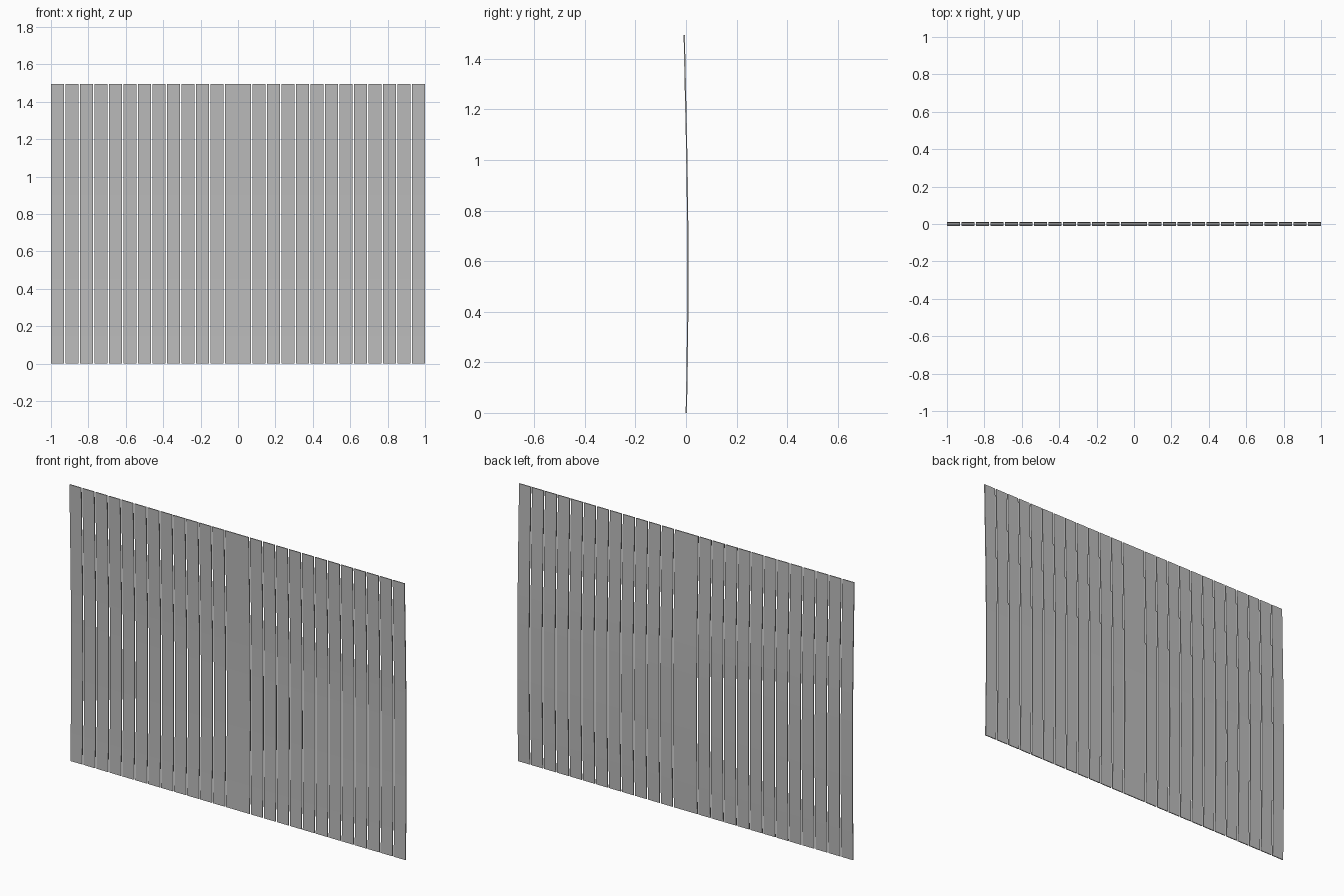
import bpy

if "Cube" in bpy.data.objects:
    bpy.data.objects.remove(bpy.data.objects["Cube"])

grey = bpy.data.materials.new("plain_grey")
grey.diffuse_color = (0.5, 0.5, 0.5, 1.0)
grey.use_nodes = True
grey.node_tree.nodes["Principled BSDF"].inputs["Base Color"].default_value = grey.diffuse_color

# Gentle bow of a slat, as (height, depth) along its centre line
BOW = [(0, 0.001), (0.15, 0.004), (0.3, 0.006), (0.45, 0.007), (0.6, 0.007),
       (0.75, 0.0065), (0.9, 0.005), (1.1, 0.0015), (1.3, -0.003), (1.495, -0.007)]
THICK = 0.005
WIDTH = 0.07
COUNT = 13
PITCH = (1 - WIDTH) / (COUNT - 1)


def slat(name, x0, x1):
    """Thin bowed board: the closed side profile extruded across its width."""
    h = THICK / 2
    outline = [(y - h, z) for z, y in BOW] + [(y + h, z) for z, y in reversed(BOW)]
    n, m = len(outline), len(BOW)
    verts = [(x, y, z) for x in (x0, x1) for y, z in outline]
    # Front, back, top and bottom faces
    faces = [(i, n + i, n + (i + 1) % n, (i + 1) % n) for i in range(n)]
    # Side edges, one quad per segment
    for i in range(m - 1):
        a, b, c, d = i, i + 1, n - 2 - i, n - 1 - i
        faces += [(a, b, c, d), (n + d, n + c, n + b, n + a)]
    mesh = bpy.data.meshes.new(name)
    mesh.from_pydata(verts, [], faces)
    mesh.materials.append(grey)
    mesh.update()
    obj = bpy.data.objects.new(name, mesh)
    bpy.context.collection.objects.link(obj)
    return obj


# Two mirrored rows of slats that meet at the middle
for i in range(COUNT):
    inner = i * PITCH
    slat(f"right_slat_{i + 1}", inner, inner + WIDTH)
    slat(f"left_slat_{i + 1}", -inner - WIDTH, -inner)
